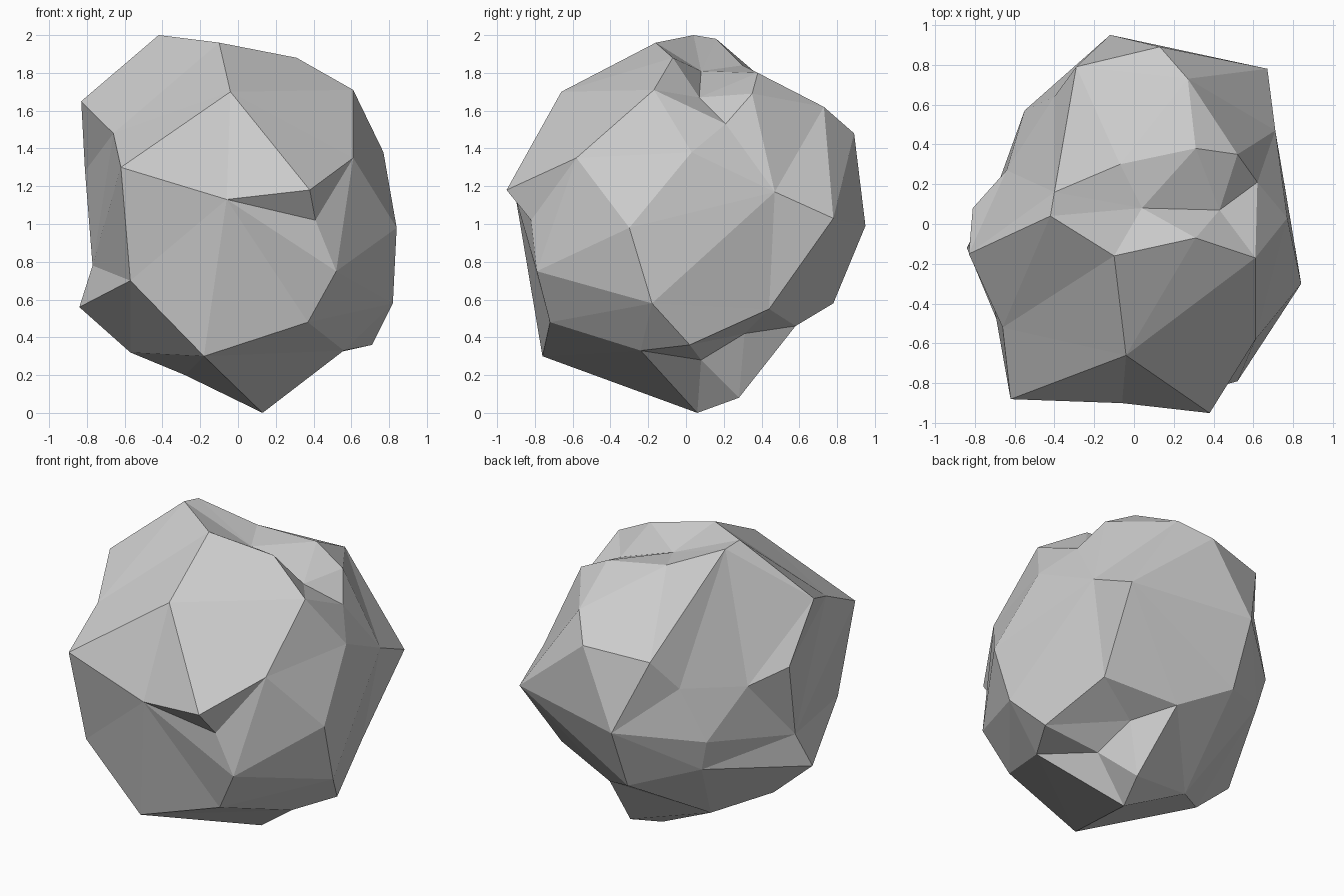
import bpy, bmesh
from mathutils import Vector

# Corner points of the boulder, grouped roughly by side
CORNERS = [
    # crown
    (-.42, .04, 2), (-.1, -.16, 1.96), (.31, -.07, 1.88), (.61, -.17, 1.71),
    (.04, .08, 1.81), (.43, .07, 1.67), (.31, .38, 1.8), (.52, .35, 1.69),
    (-.4, .16, 1.98), (-.07, .3, 1.84),
    # back
    (.27, .73, 1.62), (.13, .89, 1.48), (-.29, .79, 1.44),
    (-.12, .95, .99), (-.12, .78, .58), (.15, .58, .46),
    # right
    (.62, .21, 1.53), (.77, .03, 1.38), (.84, -.3, .98), (.71, .47, 1.17),
    (.67, .78, 1.03), (.82, -.18, .58), (.71, .02, .36), (.6, .44, .55),
    # front
    (.61, -.58, 1.35), (.38, -.95, 1.18), (.41, -.82, 1.02), (.52, -.79, .75),
    (.37, -.72, .48), (-.18, -.76, .3), (-.06, -.9, 1.13),
    (-.62, -.88, 1.3), (-.04, -.66, 1.7), (-.57, -.77, .7),
    # left
    (-.83, -.15, 1.65), (-.66, -.52, 1.48), (-.84, -.12, .56), (-.77, -.04, .78),
    (-.81, .08, 1.28), (-.64, .27, 1.18), (-.55, .57, .9), (-.4, .64, 1.24),
    (-.5, .55, .7),
    # underside
    (-.57, -.1, .32), (-.28, .14, .2), (.13, .06, 0), (.21, .28, .08),
    (.56, -.24, .33), (.35, .08, .28), (.29, .31, .42),
]
CENTRE = Vector((0, 0, 1))

# Wrap the corners as a near-sphere, so dents keep their corners in the skin
bm = bmesh.new()
verts, target = [], {}
for p in CORNERS:
    d = Vector(p) - CENTRE
    v = bm.verts.new(d.normalized() * d.length ** 0.05)
    verts.append(v)
    target[v] = Vector(p)
bmesh.ops.convex_hull(bm, input=verts)

# Turn the edge that bridges the notch in the crown, so the notch is open
bridge = bm.edges.get((verts[2], verts[6]))
if bridge:
    bmesh.utils.edge_rotate(bridge)

# Pull each corner to its true place, with flat facets
for v in bm.verts:
    v.co = target[v]
bmesh.ops.delete(bm, geom=[v for v in bm.verts if not v.link_faces], context='VERTS')
bmesh.ops.recalc_face_normals(bm, faces=list(bm.faces))
mesh = bpy.data.meshes.new("boulder")
bm.to_mesh(mesh)
bm.free()
bpy.context.collection.objects.link(bpy.data.objects.new("boulder", mesh))
